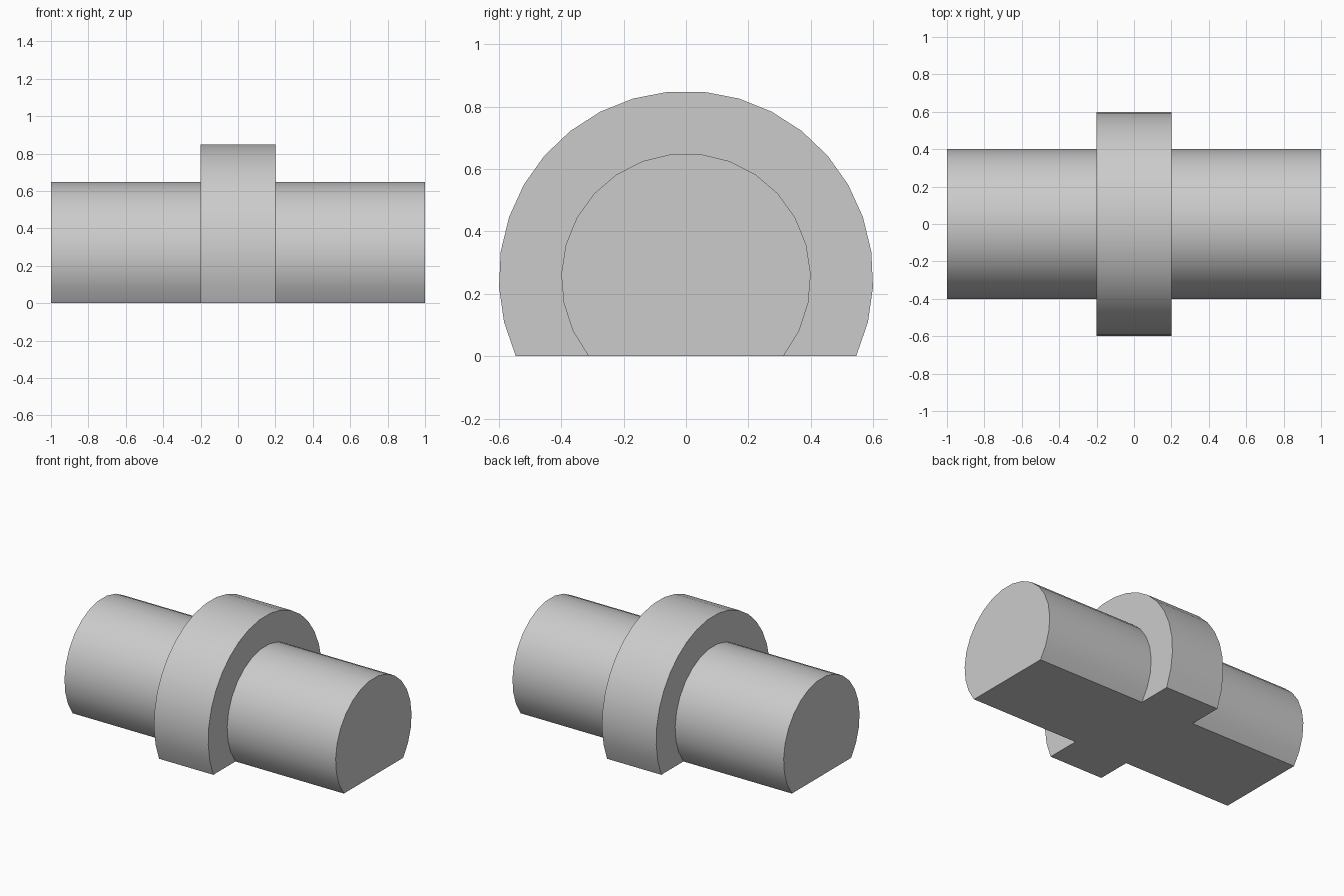
import bpy
import math

cube = bpy.data.objects.get("Cube")
if cube:
    bpy.data.objects.remove(cube, do_unlink=True)

AXIS_Z = 0.25  # height of the shared axis above the flat base

grey = bpy.data.materials.new("light grey")
grey.use_nodes = True
grey.diffuse_color = (0.6, 0.6, 0.6, 1)
grey.node_tree.nodes["Principled BSDF"].inputs["Base Color"].default_value = grey.diffuse_color


def flat_bottomed_cylinder(name, radius, half_length, segments):
    """Cylinder along x, cut off flat at z = 0, with an arc of even segments."""
    half_arc = math.pi / 2 + math.asin(AXIS_Z / radius)
    profile = []
    for i in range(segments + 1):
        a = half_arc * (2 * i / segments - 1)
        profile.append((radius * math.sin(a), AXIS_Z + radius * math.cos(a)))
    n = len(profile)
    verts = [(x, y, z) for x in (-half_length, half_length) for y, z in profile]
    faces = [(i, (i + 1) % n, n + (i + 1) % n, n + i) for i in range(n)]
    faces += [tuple(reversed(range(n))), tuple(range(n, 2 * n))]
    mesh = bpy.data.meshes.new(name)
    mesh.from_pydata(verts, [], faces)
    mesh.flip_normals()
    mesh.materials.append(grey)
    obj = bpy.data.objects.new(name, mesh)
    bpy.context.collection.objects.link(obj)
    return obj


# Long shaft and wide central collar, fused into one solid
shaft = flat_bottomed_cylinder("collared_shaft", 0.4, 1.0, 19)
collar = flat_bottomed_cylinder("collar", 0.6, 0.2, 21)

bpy.ops.object.select_all(action="DESELECT")
shaft.select_set(True)
bpy.context.view_layer.objects.active = shaft
fuse = shaft.modifiers.new("fuse_collar", "BOOLEAN")
fuse.operation = "UNION"
fuse.solver = "EXACT"
fuse.object = collar
bpy.ops.object.modifier_apply(modifier=fuse.name)
bpy.data.objects.remove(collar, do_unlink=True)

# Merge the base into one flat face
tidy = shaft.modifiers.new("merge_flats", "DECIMATE")
tidy.decimate_type = "DISSOLVE"
tidy.angle_limit = math.radians(1)
bpy.ops.object.modifier_apply(modifier=tidy.name)

bpy.ops.object.shade_smooth_by_angle(angle=math.radians(30))
